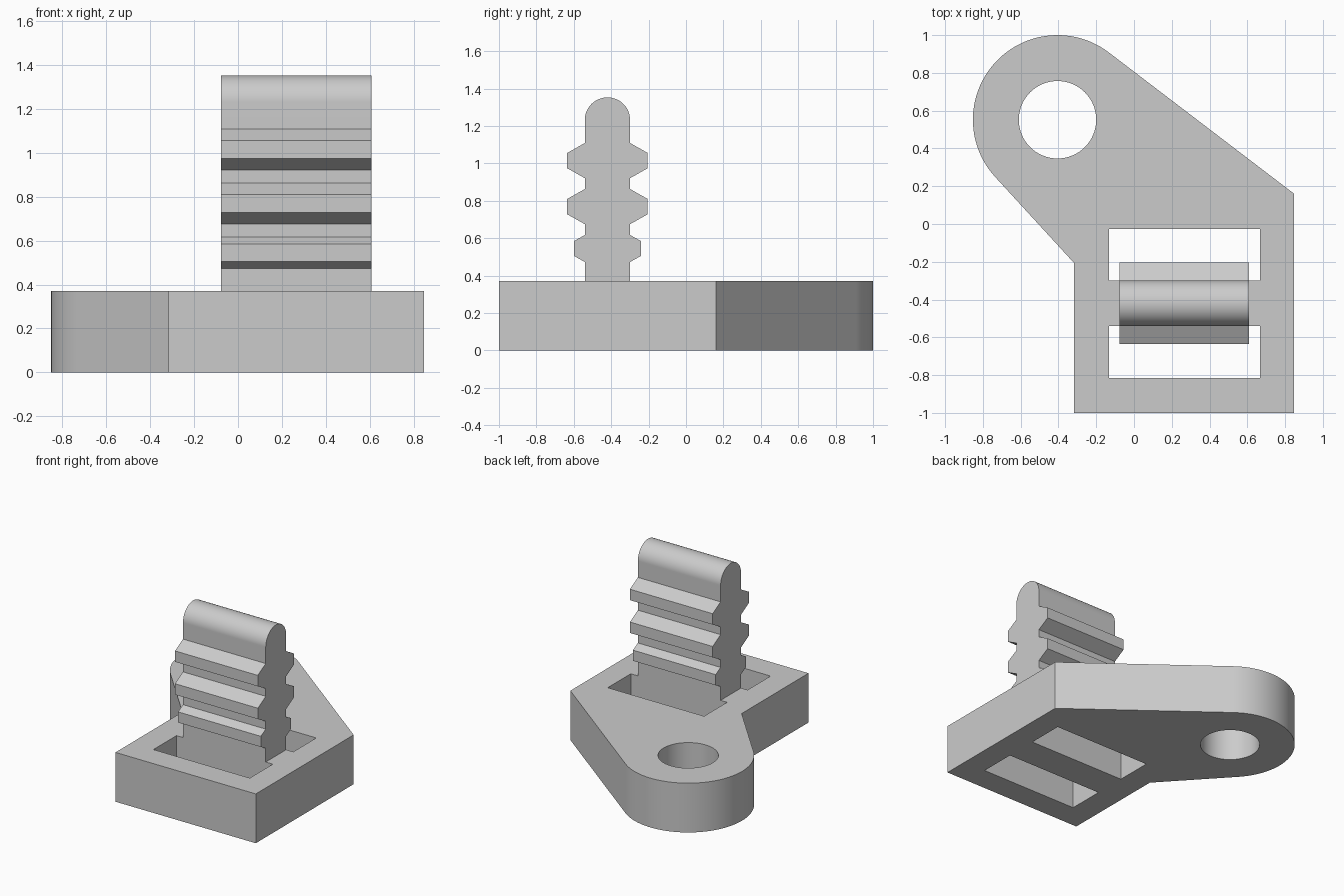
import bpy
import bmesh
from math import acos, atan2, cos, sin, pi, radians
from mathutils import Vector

cube = bpy.data.objects.get("Cube")
if cube:
    bpy.data.objects.remove(cube, do_unlink=True)

grey = bpy.data.materials.new("light grey")
grey.use_nodes = True
colour = (0.6, 0.6, 0.6, 1)
grey.diffuse_color = colour
grey.node_tree.nodes["Principled BSDF"].inputs["Base Color"].default_value = colour

PLATE_TOP = 0.37
FIN_Y = -0.42       # middle plane of the fin
FIN_HALF = 0.121    # half the thickness of the fin and its bridge


def arc(centre, radius, start, end, steps):
    return [(centre[0] + radius * cos(start + (end - start) * i / steps),
             centre[1] + radius * sin(start + (end - start) * i / steps))
            for i in range(steps + 1)]


def prism(name, points, direction):
    """Extrude a closed outline of 3D points along a direction."""
    bm = bmesh.new()
    face = bm.faces.new([bm.verts.new(p) for p in points])
    moved = bmesh.ops.extrude_face_region(bm, geom=[face])["geom"]
    bmesh.ops.translate(bm, vec=direction,
                        verts=[v for v in moved if isinstance(v, bmesh.types.BMVert)])
    bmesh.ops.recalc_face_normals(bm, faces=bm.faces)
    mesh = bpy.data.meshes.new(name)
    bm.to_mesh(mesh)
    bm.free()
    mesh.materials.append(grey)
    obj = bpy.data.objects.new(name, mesh)
    bpy.context.collection.objects.link(obj)
    return obj


def activate(obj):
    bpy.ops.object.select_all(action="DESELECT")
    obj.select_set(True)
    bpy.context.view_layer.objects.active = obj


def cut(obj, outline):
    """Cut an outline in plan right through the object."""
    cutter = prism("cutter", [(x, y, -0.2) for x, y in outline], (0, 0, 1))
    cutter.hide_render = True
    mod = obj.modifiers.new("cut", "BOOLEAN")
    mod.operation = "DIFFERENCE"
    mod.solver = "EXACT"
    mod.object = cutter
    activate(obj)
    bpy.ops.object.modifier_apply(modifier=mod.name)
    bpy.data.objects.remove(cutter, do_unlink=True)


def smooth(obj):
    activate(obj)
    bpy.ops.object.shade_smooth_by_angle(angle=radians(30))
    mod = obj.modifiers.new("flat walls", "WEIGHTED_NORMAL")
    mod.keep_sharp = True


# Base plate: square end joined by tangents to a round lug
lug, lug_radius = Vector((-0.405, 0.552)), 0.448
right_corner, left_corner = Vector((0.848, 0.16)), Vector((-0.317, -0.207))


def tangent_angle(point, side):
    d = point - lug
    return atan2(d.y, d.x) + side * acos(lug_radius / d.length)


start = tangent_angle(right_corner, 1)
end = tangent_angle(left_corner, -1) + 2 * pi
outline = [(left_corner.x, -1), (right_corner.x, -1), tuple(right_corner)]
outline += arc(lug, lug_radius, start, end, 48) + [tuple(left_corner)]
plate = prism("base_plate", [(x, y, 0) for x, y in outline], (0, 0, PLATE_TOP))

# Round lug hole and the two slots either side of the bridge
cut(plate, arc(lug, 0.205, 0, 2 * pi, 64)[:-1])
for side in (-1, 1):
    near, far = FIN_Y + side * FIN_HALF, FIN_Y + side * 0.394
    cut(plate, [(-0.132, near), (0.668, near), (0.668, far), (-0.132, far)])
smooth(plate)

# Ribbed fin: mirrored half profile with three teeth and a rounded top
half = [(FIN_HALF, PLATE_TOP)]
for middle, root, tip, reach in ((0.545, 0.072, 0.04, 0.179),
                                 (0.769, 0.094, 0.041, 0.215),
                                 (1.015, 0.094, 0.041, 0.215)):
    half += [(FIN_HALF, middle - root), (reach, middle - tip),
             (reach, middle + tip), (FIN_HALF, middle + root)]
profile = half + arc((0, 1.232), FIN_HALF, 0, pi, 32)
profile += [(-y, z) for y, z in reversed(half)]
fin = prism("ribbed_fin", [(-0.078, FIN_Y + y, z) for y, z in profile], (0.687, 0, 0))
smooth(fin)
